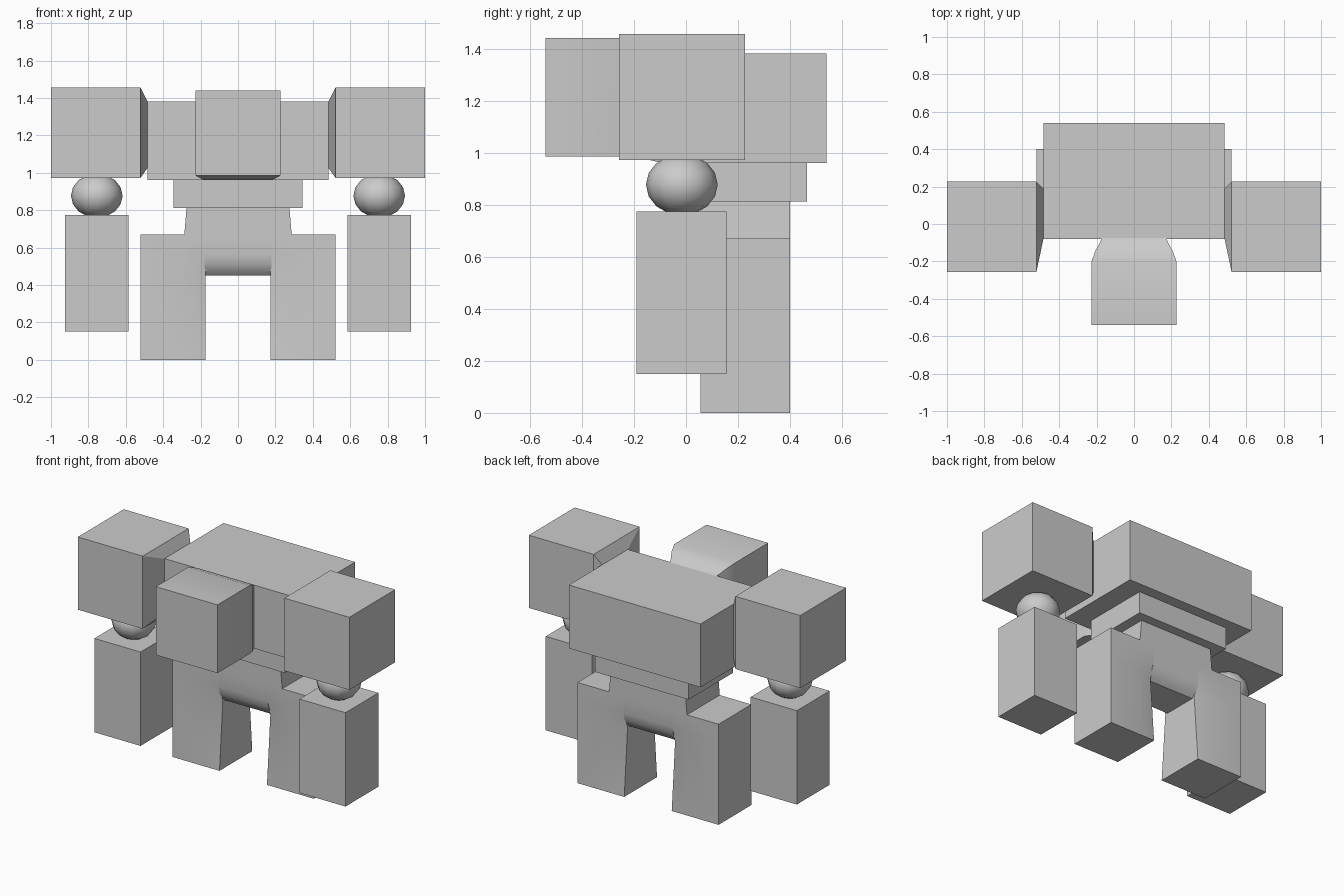
import bpy, bmesh, math

if "Cube" in bpy.data.objects:
    bpy.data.objects.remove(bpy.data.objects["Cube"])


def finish(name, bm, smooth=False):
    bmesh.ops.recalc_face_normals(bm, faces=bm.faces)
    me = bpy.data.meshes.new(name)
    bm.to_mesh(me)
    bm.free()
    ob = bpy.data.objects.new(name, me)
    bpy.context.collection.objects.link(ob)
    if smooth:
        bpy.ops.object.select_all(action='DESELECT')
        ob.select_set(True)
        bpy.context.view_layer.objects.active = ob
        bpy.ops.object.shade_smooth_by_angle(angle=math.radians(40))
    return ob


def loft(name, rings, smooth=False):
    """Skin a list of equal-sized point rings and cap both ends."""
    bm = bmesh.new()
    vs = [[bm.verts.new(p) for p in r] for r in rings]
    n = len(vs[0])
    for a, b in zip(vs, vs[1:]):
        for i in range(n):
            j = (i + 1) % n
            bm.faces.new((a[i], a[j], b[j], b[i]))
    bm.faces.new(vs[0])
    bm.faces.new(vs[-1])
    return finish(name, bm, smooth)


def rect_z(z, x0, x1, y0, y1):
    return [(x0, y0, z), (x1, y0, z), (x1, y1, z), (x0, y1, z)]


def rect_y(y, hx, z0, z1):
    return [(-hx, y, z0), (hx, y, z0), (hx, y, z1), (-hx, y, z1)]


def rect_x(x, y0, y1, z0, z1):
    return [(x, y0, z0), (x, y1, z0), (x, y1, z1), (x, y0, z1)]


def box(name, x0, x1, y0, y1, z0, z1):
    return loft(name, [rect_z(z0, x0, x1, y0, y1), rect_z(z1, x0, x1, y0, y1)])


# torso block and waist slab
box("torso", -0.485, 0.485, -0.08, 0.54, 0.96, 1.382)
box("waist", -0.345, 0.345, 0.0, 0.465, 0.812, 0.96)

# head block with neck narrowing into the torso
loft("head", [rect_y(-0.54, 0.227, 0.985, 1.44),
              rect_y(-0.20, 0.227, 0.985, 1.44),
              rect_y(-0.14, 0.205, 0.972, 1.418),
              rect_y(-0.10, 0.182, 0.963, 1.392),
              rect_y(-0.07, 0.170, 0.962, 1.380)], True)

# hips and rounded crotch bridge between the legs
loft("hips", [rect_z(0.67, -0.287, 0.287, 0.055, 0.4),
              rect_z(0.812, -0.275, 0.275, 0.055, 0.4)])
loft("crotch", [rect_z(z, -0.18, 0.18, 0.055 + d, 0.4 - d)
                for z, d in ((0.45, 0.055), (0.475, 0.03), (0.51, 0.01),
                             (0.56, 0.0), (0.67, 0.0))], True)


def leg_ring(s, z, d):
    return [(s * x, y, z) for x, y in
            ((0.175, 0.055 + d), (0.29, 0.055), (0.52, 0.055),
             (0.52, 0.4), (0.29, 0.4), (0.175, 0.4 - d))]


for s, side in ((-1, "left"), (1, "right")):
    # leg, pinched on its inner edges at crotch height
    loft(side + "_leg", [leg_ring(s, 0.0, 0.0), leg_ring(s, 0.45, 0.035),
                         leg_ring(s, 0.56, 0.0), leg_ring(s, 0.67, 0.0)], True)
    # shoulder block tapering into the torso side
    loft(side + "_shoulder", [rect_x(s * 1.0, -0.257, 0.226, 0.972, 1.456),
                              rect_x(s * 0.522, -0.257, 0.226, 0.972, 1.456),
                              rect_x(s * 0.484, -0.078, 0.19, 1.025, 1.38)])
    # elbow ball
    bm = bmesh.new()
    bmesh.ops.create_uvsphere(bm, u_segments=12, v_segments=8, radius=1)
    bmesh.ops.scale(bm, vec=(0.138, 0.138, 0.118), verts=bm.verts)
    bmesh.ops.translate(bm, vec=(s * 0.755, -0.016, 0.877), verts=bm.verts)
    finish(side + "_elbow_ball", bm, True)
    # forearm
    x0, x1 = sorted((s * 0.585, s * 0.925))
    box(side + "_forearm", x0, x1, -0.19, 0.155, 0.15, 0.775)
